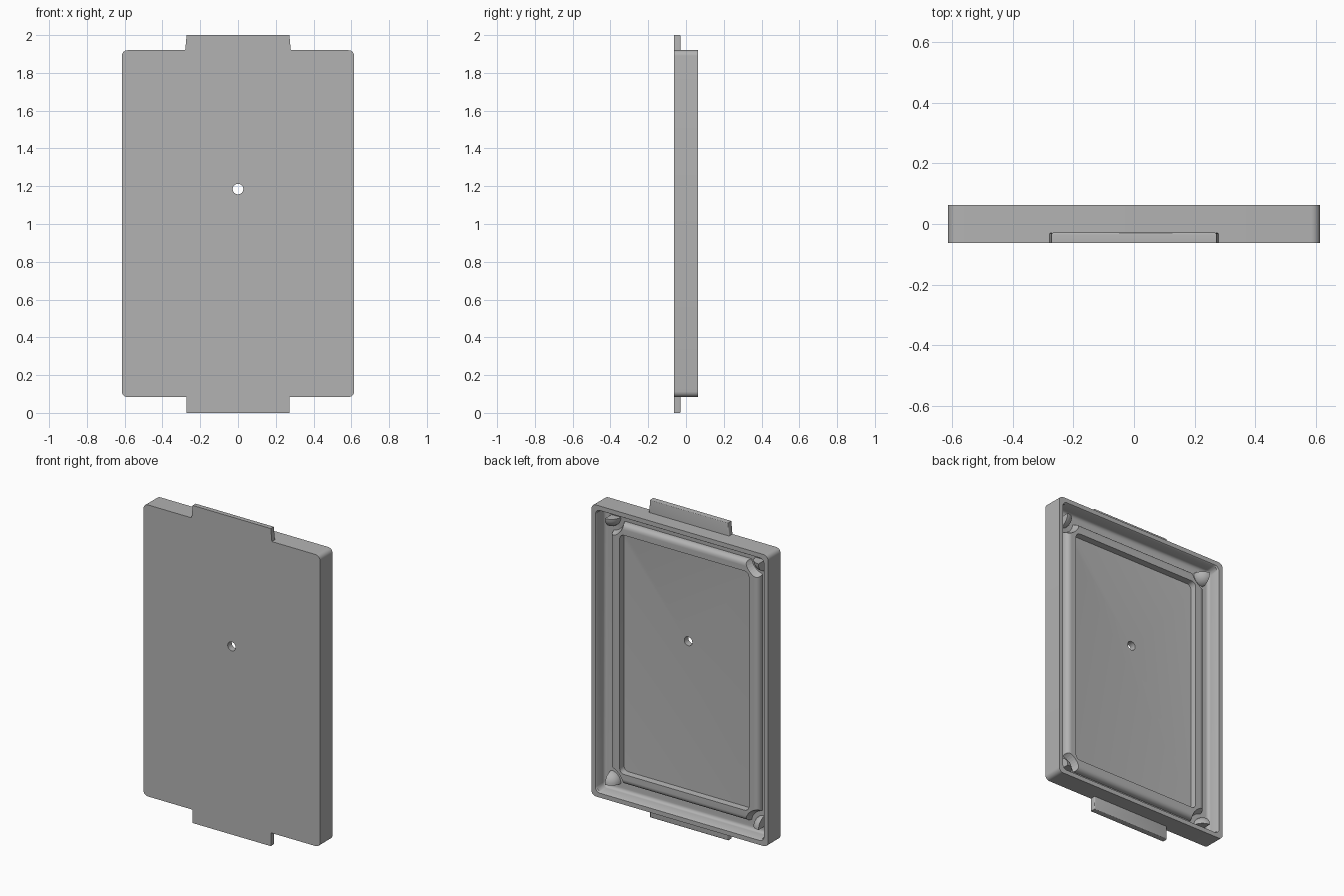
import bpy, bmesh, math
from mathutils import Matrix, Vector

old = bpy.data.objects.get("Cube")
if old:
    bpy.data.objects.remove(old)

grey = bpy.data.materials.new("mid_grey")
grey.use_nodes = True
GREY = (0.45, 0.45, 0.45, 1)
grey.diffuse_color = GREY
grey.node_tree.nodes["Principled BSDF"].inputs["Base Color"].default_value = GREY

HALF_X, HALF_Z, MID_Z = 0.615, 0.918, 1.002   # tray outline
BACK, FRONT = 0.0625, -0.0625                 # y of the open and closed sides
FLOOR = 0.085                                 # recess depth


def finish(bm, name, helper=False):
    bmesh.ops.recalc_face_normals(bm, faces=bm.faces)
    me = bpy.data.meshes.new(name)
    bm.to_mesh(me)
    bm.free()
    ob = bpy.data.objects.new(name, me)
    bpy.context.collection.objects.link(ob)
    me.materials.append(grey)
    if helper:
        ob.hide_render = True
        ob.hide_viewport = True
    return ob


def smooth(ob):
    bpy.ops.object.select_all(action='DESELECT')
    ob.select_set(True)
    bpy.context.view_layer.objects.active = ob
    bpy.ops.object.shade_smooth_by_angle(angle=math.radians(35))


def ring(bm, inset, depth, radius, segs=6):
    """Rounded rectangle, inset from the tray outline, at a depth below the rim."""
    verts = []
    for k, (sx, sz) in enumerate([(1, 1), (-1, 1), (-1, -1), (1, -1)]):
        cx = sx * (HALF_X - inset - radius)
        cz = MID_Z + sz * (HALF_Z - inset - radius)
        for i in range(segs + 1):
            a = (k + i / segs) * math.pi / 2
            verts.append(bm.verts.new((cx + radius * math.cos(a), BACK - depth,
                                       cz + radius * math.sin(a))))
    return verts


def loft(profile, closed):
    """Sweep an (inset, depth, corner radius) profile around the outline."""
    bm = bmesh.new()
    rings = [ring(bm, *p) for p in profile]
    pairs = list(zip(rings, rings[1:]))
    if closed:
        pairs.append((rings[-1], rings[0]))
    else:
        bm.faces.new(rings[0])
        bm.faces.new(rings[-1])
    for a, b in pairs:
        for i in range(len(a)):
            j = (i + 1) % len(a)
            bm.faces.new((a[i], a[j], b[j], b[i]))
    return bm


def cylinder_y(name, spots, r_deep, r_back, y0, y1):
    """Helper cutters along y at the given (x, z) spots."""
    bm = bmesh.new()
    for x, z in spots:
        m = Matrix.Translation((x, (y0 + y1) / 2, z)) @ Matrix.Rotation(-math.pi / 2, 4, 'X')
        bmesh.ops.create_cone(bm, cap_ends=True, segments=40, radius1=r_deep,
                              radius2=r_back, depth=y1 - y0, matrix=m)
    return finish(bm, name, helper=True)


def cut(ob, cutter):
    mod = ob.modifiers.new("cut", 'BOOLEAN')
    mod.operation = 'DIFFERENCE'
    mod.solver = 'EXACT'
    mod.object = cutter


# Tray: front plate, outer walls, rim and coved recess
cove = [(0.055 - 0.02 * math.cos(t), FLOOR - 0.02 + 0.02 * math.sin(t), 0.03)
        for t in (i * math.pi / 10 for i in range(6))]
tray = finish(loft([(0, BACK - FRONT, 0.03), (0, 0, 0.03), (0.028, 0, 0.03),
                    (0.033, 0.008, 0.03)] + cove, False), "tray")
smooth(tray)
cut(tray, cylinder_y("hole_cutter", [(0, 1.185)], 0.028, 0.028, -0.1, 0.1))

# Raised ridge around the floor, with a rounded outer shoulder
shoulder = [(0.13 - 0.033 * math.cos(t), 0.078 - 0.033 * math.sin(t), 0.03)
            for t in (i * math.pi / 10 for i in range(6))]
ridge = finish(loft([(0.097, FLOOR + 0.003, 0.03)] + shoulder +
                    [(0.165, 0.045, 0.03), (0.168, FLOOR + 0.003, 0.03)], True), "floor_ridge")
smooth(ridge)

# Round notches clear the ridge around each corner guide
INSET = 0.08
corners = [(sx, sz) for sx in (-1, 1) for sz in (-1, 1)]
spots = [(sx * (HALF_X - INSET), MID_Z + sz * (HALF_Z - INSET)) for sx, sz in corners]
cut(ridge, cylinder_y("notch_cutter", spots, 0.09, 0.12, BACK - FLOOR - 0.01, BACK - 0.03))

# Corner guides: eighth balls facing the middle of the tray
for (sx, sz), (x, z) in zip(corners, spots):
    bm = bmesh.new()
    bmesh.ops.create_uvsphere(bm, u_segments=32, v_segments=16, radius=0.066)
    for normal in ((-sx, 0, 0), (0, 1, 0), (0, 0, -sz)):
        geom = bm.verts[:] + bm.edges[:] + bm.faces[:]
        res = bmesh.ops.bisect_plane(bm, geom=geom, plane_co=(0, 0, 0), dist=1e-5,
                                     plane_no=Vector(normal), clear_inner=True)
        edges = [e for e in res["geom_cut"] if isinstance(e, bmesh.types.BMEdge)]
        bmesh.ops.holes_fill(bm, edges=edges, sides=0)
    bmesh.ops.translate(bm, verts=bm.verts, vec=(x, BACK - FLOOR, z))
    side = "left" if sx > 0 else "right"
    level = "top" if sz > 0 else "bottom"
    smooth(finish(bm, f"corner_guide_{level}_{side}"))


# End tabs, flush with the front
def tab(name, z_in, z_out, w_in, w_out, bevel):
    bm = bmesh.new()
    outline = [(-w_in, z_in), (w_in, z_in), (w_out, z_out), (-w_out, z_out)]
    f = bm.faces.new([bm.verts.new((x, FRONT, z)) for x, z in outline])
    ext = bmesh.ops.extrude_face_region(bm, geom=[f])["geom"]
    top = [v for v in ext if isinstance(v, bmesh.types.BMVert)]
    bmesh.ops.translate(bm, verts=top, vec=(0, 0.034, 0))
    edges = [e for e in bm.edges if all(v.co.y > FRONT + 0.01 for v in e.verts)
             and any(abs(v.co.z - z_out) < 1e-4 for v in e.verts)]
    bmesh.ops.bevel(bm, geom=edges, offset=bevel, segments=3, profile=0.5, affect='EDGES')
    smooth(finish(bm, name))


tab("top_tab", 1.915, 2.0, 0.28, 0.272, 0.006)
tab("bottom_tab", 0.09, 0.0, 0.272, 0.272, 0.006)
